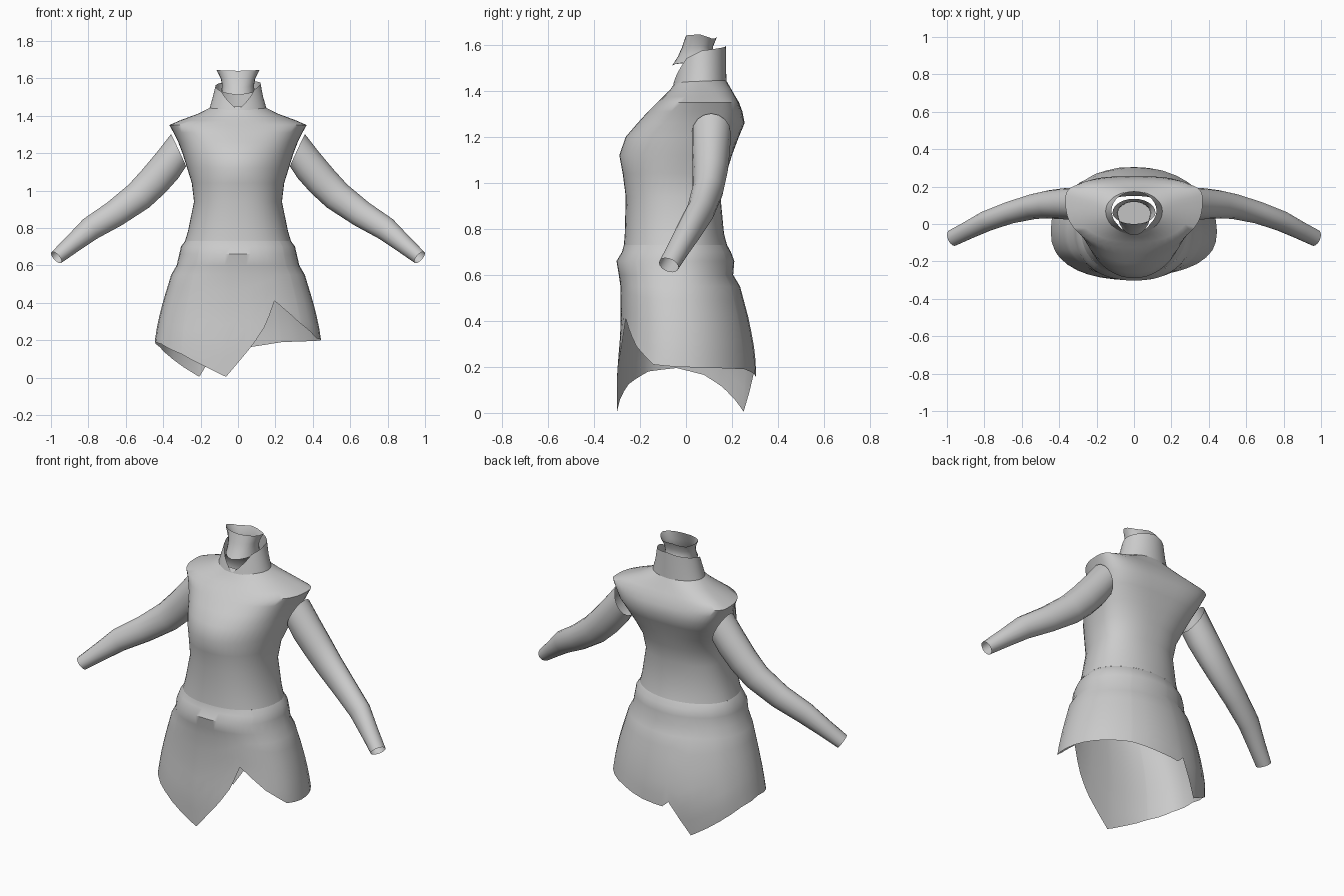
import bpy, math
from mathutils import Vector

if "Cube" in bpy.data.objects:
    bpy.data.objects.remove(bpy.data.objects["Cube"])

cloth = bpy.data.materials.new("grey_cloth")
cloth.diffuse_color = (0.6, 0.6, 0.6, 1)
cloth.use_nodes = True
cloth.node_tree.nodes["Principled BSDF"].inputs["Base Color"].default_value = cloth.diffuse_color


def loft(name, rings, angle=40, cap=False):
    """Skin a list of closed rings, bottom to top, counter-clockwise."""
    n = len(rings[0])
    verts = [p for r in rings for p in r]
    faces = [(i * n + j, i * n + (j + 1) % n, (i + 1) * n + (j + 1) % n, (i + 1) * n + j)
             for i in range(len(rings) - 1) for j in range(n)]
    if cap:
        faces.append(tuple(reversed(range(n))))
    me = bpy.data.meshes.new(name)
    me.from_pydata(verts, [], faces)
    me.materials.append(cloth)
    ob = bpy.data.objects.new(name, me)
    bpy.context.collection.objects.link(ob)
    bpy.ops.object.select_all(action='DESELECT')
    bpy.context.view_layer.objects.active = ob
    ob.select_set(True)
    bpy.ops.object.shade_smooth_by_angle(angle=math.radians(angle))
    return ob


def lerp_table(table, k):
    """Interpolate rows of a table by their first column."""
    for a, b in zip(table, table[1:]):
        if k <= b[0]:
            t = max(0, (k - a[0]) / (b[0] - a[0]))
            return [u + (v - u) * t for u, v in zip(a, b)][1:]
    return list(table[-1][1:])


def oval(az, half_x, front, back, mid, nf=2.3, nb=2.0):
    """Point on a rounded cross-section; front and back differ in depth."""
    c, s = math.cos(math.radians(az)), math.sin(math.radians(az))
    n, depth = (nb, back - mid) if s > 0 else (nf, mid - front)
    x = half_x * math.copysign(abs(c) ** (2 / n), c)
    y = mid + depth * math.copysign(abs(s) ** (2 / n), s)
    return x, y


# bodice: z, half width, front y, back y, widest y, front and back squareness
BODY = [
    (0.73, 0.283, -0.27, 0.178, -0.02, 2.3, 2.0),
    (0.78, 0.268, -0.266, 0.165, -0.02, 2.3, 2.1),
    (0.94, 0.235, -0.262, 0.15, -0.01, 2.3, 2.3),
    (1.04, 0.247, -0.275, 0.175, 0.0, 2.2, 2.3),
    (1.12, 0.272, -0.29, 0.20, 0.03, 2.0, 2.6),
    (1.20, 0.297, -0.262, 0.23, 0.07, 2.0, 3.0),
    (1.26, 0.32, -0.21, 0.255, 0.10, 2.1, 3.2),
    (1.31, 0.345, -0.165, 0.245, 0.11, 2.2, 3.4),
    (1.35, 0.367, -0.125, 0.23, 0.12, 2.4, 3.5),
    (1.375, 0.31, -0.098, 0.215, 0.115, 2.3, 3.0),
    (1.41, 0.215, -0.065, 0.195, 0.10, 2.2, 2.5),
    (1.45, 0.135, -0.04, 0.172, 0.07, 2.0, 2.0),
]
AZ = [i * 7.5 for i in range(48)]
loft("bodice", [[(*oval(a, *r[1:]), r[0]) for a in AZ] for r in BODY], 65)

# standing collar: open V at the front, highest at the back
COLLAR_TOP = [(0, 1.575), (90, 1.595), (180, 1.56), (225, 1.53), (270, 1.43), (315, 1.54), (360, 1.575)]
collar = []
for t in (0, 0.5, 1):
    ring = []
    for a in AZ:
        z = 1.43 + (lerp_table(COLLAR_TOP, a)[0] - 1.43) * t
        k = max(0, min(1, (z - 1.43) / 0.12))
        ring.append((*oval(a, 0.155 - 0.035 * k, -0.055 + 0.03 * k, 0.176 - 0.003 * k, 0.07, 2, 2), z))
    collar.append(ring)
loft("collar", collar, 65)

# neck lining: pointed flap in front, flared rim on top, closed below
NECK_LOW = [(0, 1.53), (180, 1.53), (270, 1.51), (360, 1.53)]
NECK_TOP = [(0, 1.645), (50, 1.625), (90, 1.635), (130, 1.625), (180, 1.645), (270, 1.64), (360, 1.645)]
NECK = [(0, 0.088, -0.06, 0.13), (0.3, 0.086, -0.035, 0.118),
        (0.6, 0.092, -0.018, 0.118), (1, 0.115, 0.0, 0.135)]
neck = []
for t, w, f, b in NECK:
    ring = []
    for a in AZ[::2]:
        lo, hi = lerp_table(NECK_LOW, a)[0], lerp_table(NECK_TOP, a)[0]
        ring.append((*oval(a, w, f, b, 0.06, 2, 2), lo + (hi - lo) * t))
    neck.append(ring)
loft("neck_lining", neck, cap=True)

# skirt: width profile by height, pointed hem by azimuth
SKIRT = [
    (0.00, 0.455, -0.30, 0.285, -0.04),
    (0.18, 0.447, -0.30, 0.307, -0.04),
    (0.28, 0.432, -0.29, 0.297, -0.04),
    (0.40, 0.403, -0.283, 0.275, -0.04),
    (0.55, 0.357, -0.285, 0.235, -0.04),
    (0.60, 0.328, -0.292, 0.205, -0.03),
    (0.66, 0.314, -0.302, 0.21, -0.03),
    (0.70, 0.305, -0.278, 0.195, -0.02),
    (0.73, 0.283, -0.27, 0.178, -0.02),
]
HEM = [(0, 0.20), (58, 0.19), (80, 0.165), (97, 0.155), (102, 0.19), (117, 0.004), (145, 0.115),
       (160, 0.165), (180, 0.195), (205, 0.18), (231, 0.125), (250, 0.06), (264, 0.004), (276, 0.155),
       (286, 0.27), (296, 0.41), (304, 0.365), (318, 0.29), (340, 0.21), (360, 0.20)]
skirt_az = sorted({a for a, _ in HEM[:-1]} | set(range(0, 360, 10)))
LEVELS = (0.55, 0.60, 0.66, 0.70, 0.73)
skirt = []
for t in [i / 6 for i in range(6)]:
    ring = []
    for a in skirt_az:
        h = lerp_table(HEM, a)[0]
        z = h + (0.55 - h) * t
        ring.append((*oval(a, *lerp_table(SKIRT, z)), z))
    skirt.append(ring)
skirt += [[(*oval(a, *lerp_table(SKIRT, z)), z) for a in skirt_az] for z in LEVELS]
loft("skirt", skirt)

# sleeves: centre x, y, z, radius in the front plane, radius across, slope of the axis
ARM = [
    (0.318, 0.11, 1.215, 0.095, 0.085, -25),
    (0.375, 0.108, 1.137, 0.090, 0.083, -39),
    (0.45, 0.105, 1.05, 0.087, 0.076, -46),
    (0.53, 0.095, 0.97, 0.082, 0.068, -42),
    (0.66, 0.062, 0.875, 0.072, 0.060, -35),
    (0.79, 0.015, 0.795, 0.064, 0.055, -36),
    (0.89, -0.035, 0.71, 0.049, 0.048, -40),
    (0.971, -0.075, 0.642, 0.039, 0.045, -42),
]
for side, label in ((1, "left"), (-1, "right")):
    pts = [Vector(p[:3]) for p in ARM]
    rings = []
    for i, p in enumerate(ARM):
        step = pts[min(i + 1, len(pts) - 1)] - pts[max(i - 1, 0)]
        slope = math.radians(p[5])
        flat = math.hypot(step.x, step.z)
        d = Vector((flat * math.cos(slope), step.y, flat * math.sin(slope))).normalized()
        across = (Vector((0, 1, 0)) - d * d.y).normalized()
        up = across.cross(d)
        ring = []
        for j in range(16):
            a = math.tau * j / 16
            v = pts[i] + across * (math.cos(a) * p[4]) + up * (math.sin(a) * p[3])
            ring.append((v.x * side, v.y, v.z))
        rings.append(ring if side < 0 else ring[::-1])
    loft(label + "_sleeve", rings, 60)
